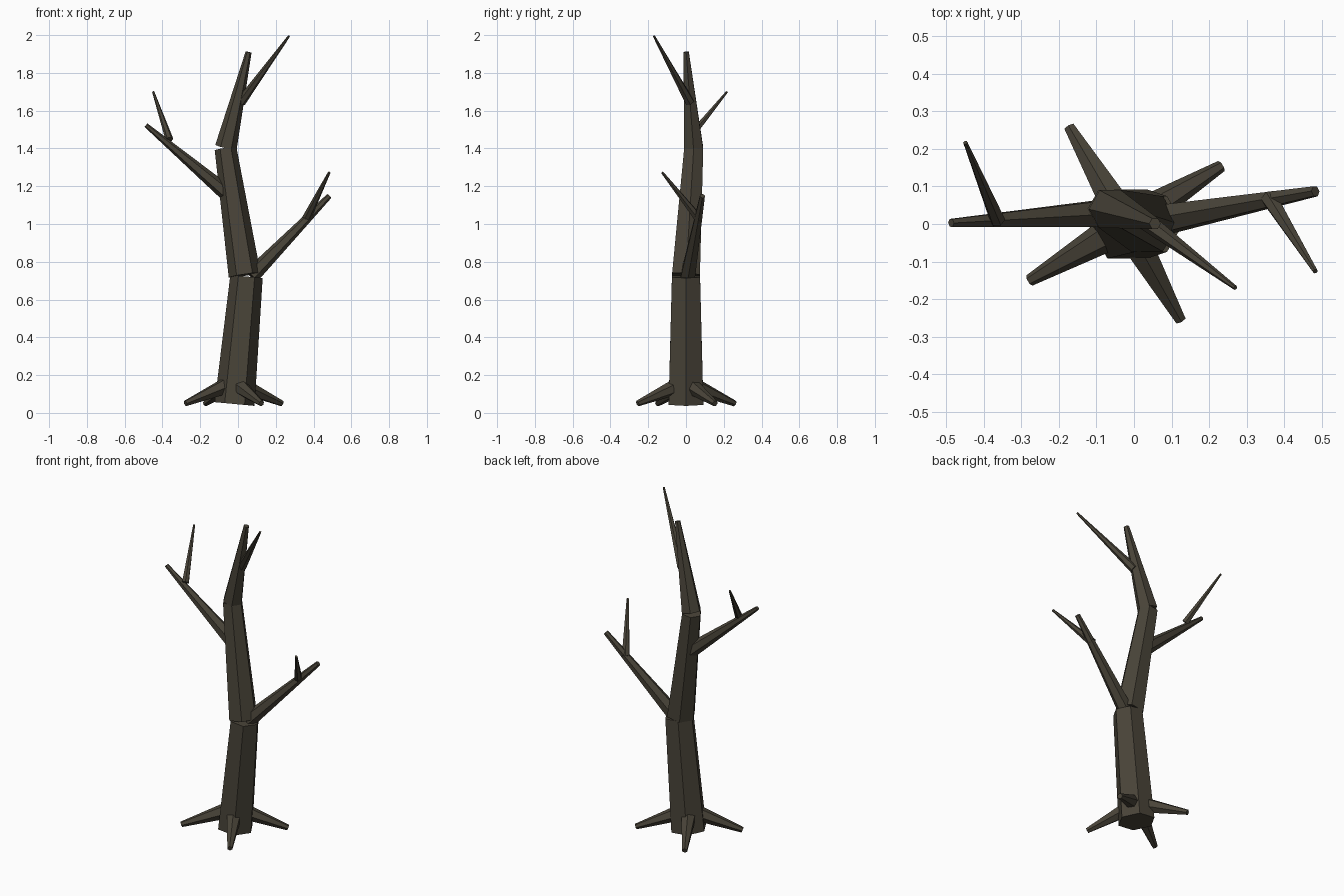
import bpy
import bmesh
from mathutils import Vector, Matrix

if "Cube" in bpy.data.objects:
    bpy.data.objects.remove(bpy.data.objects["Cube"])

bark = bpy.data.materials.new("dark_bark")
bark.diffuse_color = (0.066, 0.057, 0.040, 1)
bark.use_nodes = True
bark.node_tree.nodes["Principled BSDF"].inputs["Base Color"].default_value = bark.diffuse_color


def limb(name, start, end, r_start, r_end, sides=6):
    """Tapered flat-sided limb running from start to end."""
    a, b = Vector(start), Vector(end)
    axis = b - a
    rot = Vector((0, 0, 1)).rotation_difference(axis).to_matrix().to_4x4()
    # turn the ring so that corners lie along local x
    place = Matrix.Translation((a + b) / 2) @ rot
    bm = bmesh.new()
    bmesh.ops.create_cone(bm, cap_ends=True, segments=sides, radius1=r_start,
                          radius2=r_end, depth=axis.length)
    first = max(bm.verts, key=lambda v: v.co.length).co
    turn = Vector((first.x, first.y)).angle_signed(Vector((1, 0)))
    bm.transform(place @ Matrix.Rotation(-turn, 4, 'Z'))
    mesh = bpy.data.meshes.new(name)
    bm.to_mesh(mesh)
    bm.free()
    mesh.materials.append(bark)
    obj = bpy.data.objects.new(name, mesh)
    bpy.context.collection.objects.link(obj)
    return obj


# Trunk in three leaning sections
limb("lower_trunk", (-0.018, 0, 0.047), (0.045, 0, 0.722), 0.106, 0.086)
limb("middle_trunk", (0.035, 0, 0.73), (-0.066, 0.041, 1.40), 0.085, 0.058)
limb("upper_trunk", (-0.064, 0.04, 1.405), (0.056, 0.001, 1.91), 0.058, 0.016)

# Large side branches
limb("right_branch", (0.07, 0.01, 0.725), (0.483, 0.087, 1.148), 0.044, 0.015)
limb("left_branch", (-0.05, 0.03, 1.155), (-0.487, 0.003, 1.523), 0.043, 0.012)

# Thin twigs
limb("right_twig", (0.36, 0.07, 1.025), (0.483, -0.126, 1.273), 0.024, 0.007)
limb("left_twig", (-0.363, 0.01, 1.447), (-0.449, 0.217, 1.70), 0.021, 0.006)
limb("top_twig", (0.015, 0.02, 1.645), (0.27, -0.17, 1.995), 0.026, 0.006)

# Roots spreading from the base
root_tips = [(-0.172, 0.258), (0.232, 0.154), (-0.278, -0.150), (0.124, -0.256)]
centre = Vector((-0.02, 0))
for i, tip in enumerate(root_tips):
    t = Vector(tip)
    s = centre + (t - centre).normalized() * 0.05
    limb(f"root_{i + 1}", (s.x, s.y, 0.143), (t.x, t.y, 0.05), 0.045, 0.016)
